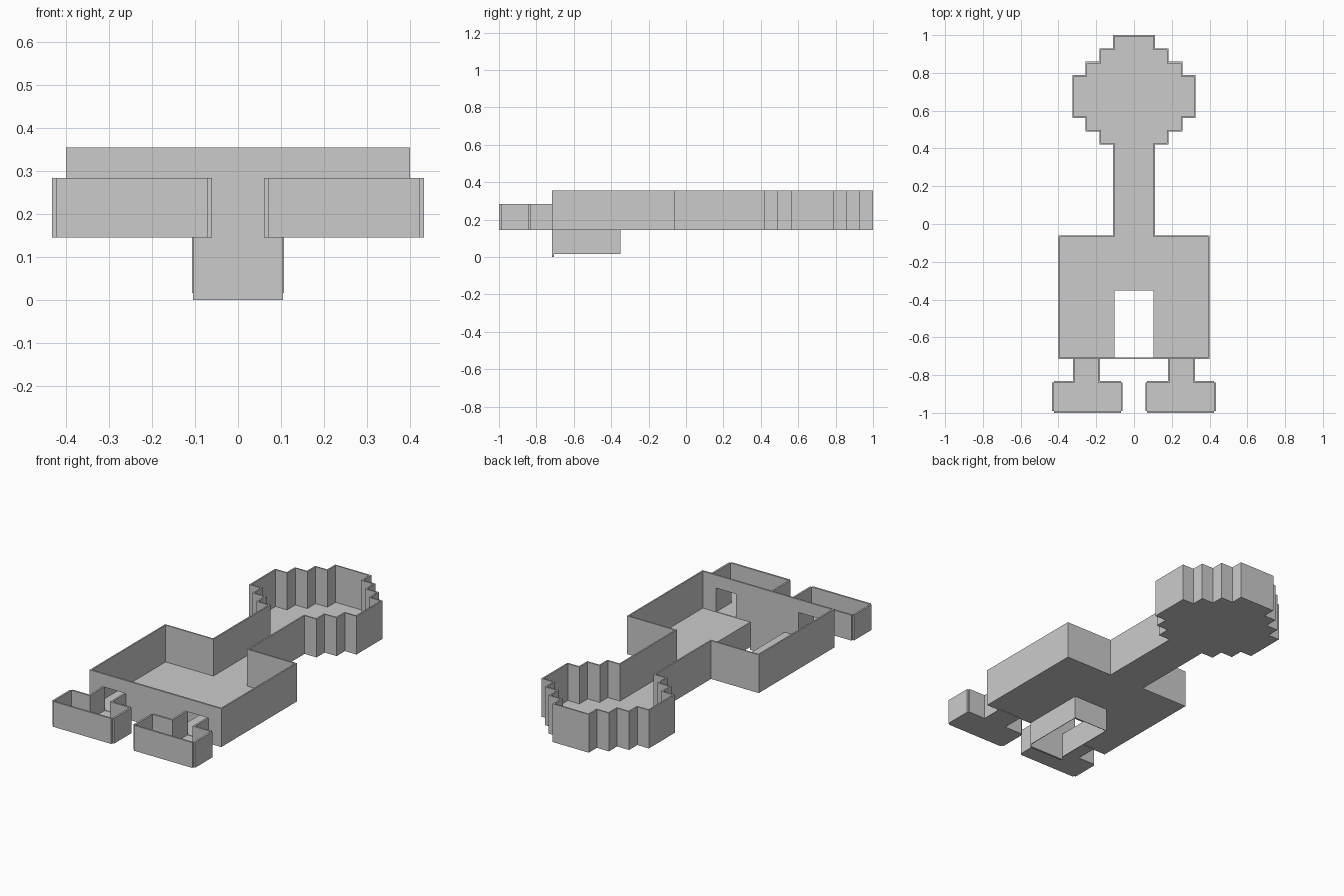
import bpy, bmesh
from mathutils import Vector

if "Cube" in bpy.data.objects:
    bpy.data.objects.remove(bpy.data.objects["Cube"])

BASE, RIM, FOOT_RIM = 0.145, 0.355, 0.284


def add_prism(bm, pts, direction):
    """Extrude a flat polygon of 3D points along a direction."""
    face = bm.faces.new([bm.verts.new(p) for p in pts])
    ext = bmesh.ops.extrude_face_region(bm, geom=[face])
    verts = [v for v in ext["geom"] if isinstance(v, bmesh.types.BMVert)]
    bmesh.ops.translate(bm, vec=direction, verts=verts)


def finish(bm, name):
    bmesh.ops.recalc_face_normals(bm, faces=bm.faces)
    mesh = bpy.data.meshes.new(name)
    bm.to_mesh(mesh)
    bm.free()
    obj = bpy.data.objects.new(name, mesh)
    bpy.context.collection.objects.link(obj)
    return obj


def floor_plate(name, outline, thick=0.008):
    bm = bmesh.new()
    add_prism(bm, [(x, y, BASE) for x, y in outline], (0, 0, thick))
    return finish(bm, name)


def normal(p, q):
    d = (Vector(q) - Vector(p)).normalized()
    return Vector((d.y, -d.x))


def mitred_wall(name, path, top, t):
    """One continuous thin wall outside an open right-angled path."""
    n = [normal(p, q) for p, q in zip(path, path[1:])]
    outer = []
    for i, p in enumerate(path):
        a, b = n[max(i - 1, 0)], n[min(i, len(n) - 1)]
        outer.append(Vector(p) + (a if a == b else a + b) * t)
    bm = bmesh.new()
    pts = [Vector(p) for p in path] + outer[::-1]
    add_prism(bm, [(p.x, p.y, BASE) for p in pts], (0, 0, top - BASE))
    return finish(bm, name)


def panel_walls(name, path, top, t):
    """Separate panels against each edge, leaving notched corners."""
    bm = bmesh.new()
    for p, q in zip(path, path[1:]):
        o = normal(p, q) * t
        p, q = Vector(p), Vector(q)
        add_prism(bm, [(v.x, v.y, BASE) for v in (p, q, q + o, p + o)],
                  (0, 0, top - BASE))
    return finish(bm, name)


# Body floor: right half from front corner up the neck and around the head
half = [(0.392, -0.706), (0.392, -0.068), (0.102, -0.068), (0.102, 0.428),
        (0.175, 0.428), (0.175, 0.498), (0.248, 0.498), (0.248, 0.57),
        (0.318, 0.57), (0.318, 0.78), (0.248, 0.78), (0.248, 0.851),
        (0.175, 0.851), (0.175, 0.922), (0.102, 0.922), (0.102, 0.992)]
edge = half + [(-x, y) for x, y in reversed(half)]
hole = [(-0.104, -0.706), (-0.104, -0.353), (0.104, -0.353), (0.104, -0.706)]
floor_plate("body_floor", edge + hole)
mitred_wall("body_wall", edge, RIM, 0.008)

# Front panel with two foot doorways and a lower flap
side = [(0.105, 0), (0.105, BASE), (0.19, BASE), (0.19, FOOT_RIM),
        (0.312, FOOT_RIM), (0.312, BASE), (0.4, BASE), (0.4, RIM)]
bm = bmesh.new()
profile = side + [(-x, z) for x, z in reversed(side)]
add_prism(bm, [(x, -0.716, z) for x, z in profile], (0, 0.01, 0))
finish(bm, "front_panel")

# Open duct under the floor opening
bm = bmesh.new()
inner = [(x, y, 0.016) for x, y in hole]
outer = [(x * 1.03, y + (0.003 if y > -0.5 else 0), z) for x, y, z in inner]
add_prism(bm, inner + outer[::-1], (0, 0, BASE - 0.016))
finish(bm, "lower_duct")

# Feet: T-shaped trays joined to the body at the doorways
foot = [(0.19, -0.71), (0.19, -0.84), (0.07, -0.84), (0.07, -0.99),
        (0.423, -0.99), (0.423, -0.84), (0.312, -0.84), (0.312, -0.71)]
for s, label in ((1, "right"), (-1, "left")):
    path = [(s * x, y) for x, y in foot]
    if s < 0:
        path.reverse()
    floor_plate(label + "_foot_floor", path)
    panel_walls(label + "_foot_wall", path, FOOT_RIM, 0.01)
